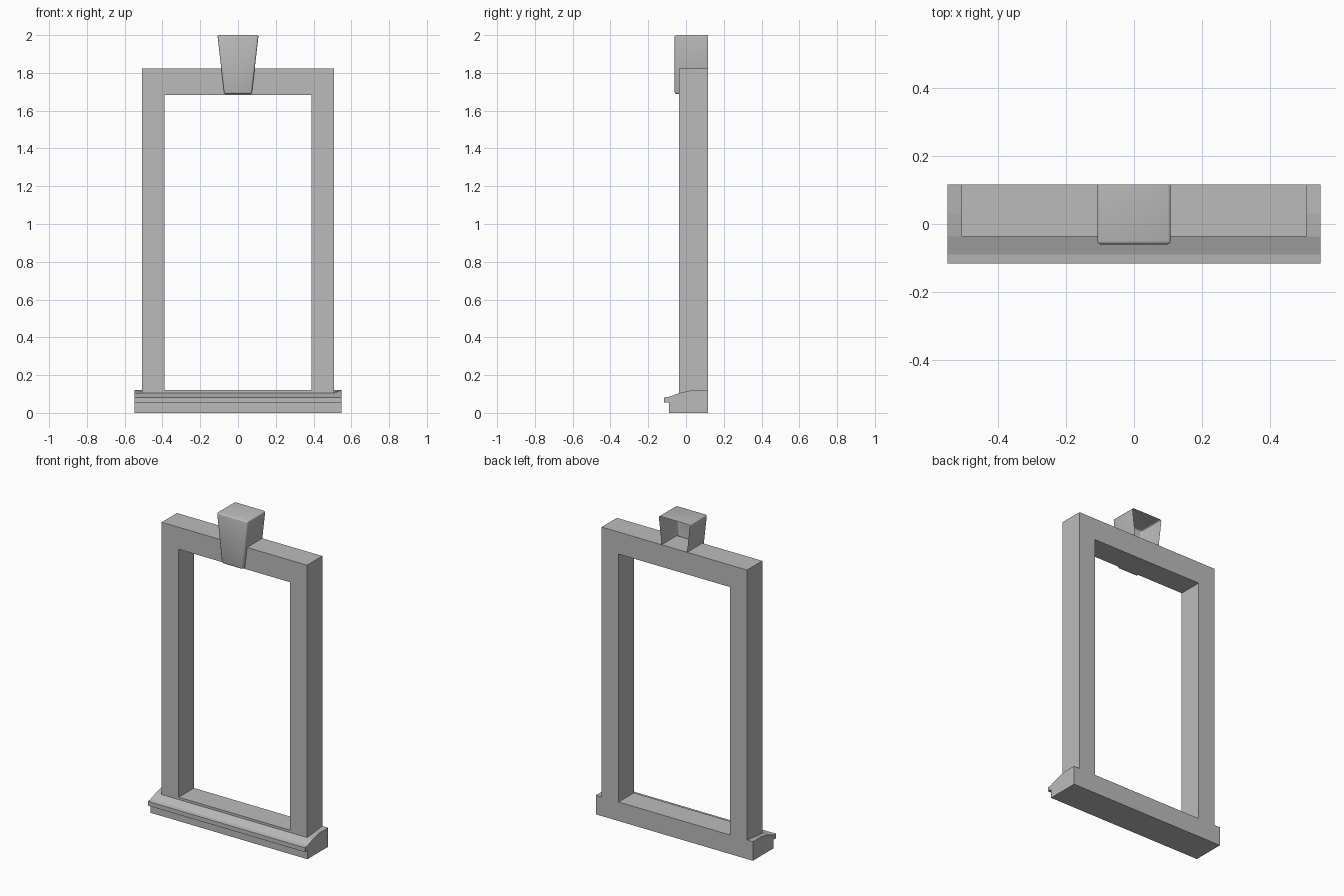
import bpy, bmesh, math

cube = bpy.data.objects.get("Cube")
if cube:
    bpy.data.objects.remove(cube, do_unlink=True)

stone = bpy.data.materials.new("grey_stone")
stone.use_nodes = True
stone.diffuse_color = (0.5, 0.5, 0.5, 1)
stone.node_tree.nodes["Principled BSDF"].inputs["Base Color"].default_value = (0.5, 0.5, 0.5, 1)

BACK, FACE = 0.116, -0.036


def make_object(name, bm):
    bmesh.ops.recalc_face_normals(bm, faces=bm.faces)
    mesh = bpy.data.meshes.new(name)
    bm.to_mesh(mesh)
    bm.free()
    mesh.materials.append(stone)
    obj = bpy.data.objects.new(name, mesh)
    bpy.context.collection.objects.link(obj)
    return obj


def loft(bm, rings, caps=True, closed=False):
    """Join equal rings of points with quads."""
    rows = [[bm.verts.new(p) for p in ring] for ring in rings]
    pairs = list(zip(rows, rows[1:]))
    if closed:
        pairs.append((rows[-1], rows[0]))
    for a, b in pairs:
        for i in range(len(a)):
            j = (i + 1) % len(a)
            bm.faces.new((a[i], a[j], b[j], b[i]))
    if caps:
        bm.faces.new(rows[0])
        bm.faces.new(rows[-1])


def rectangle(half, bottom, top, y):
    return [(-half, y, bottom), (half, y, bottom), (half, y, top), (-half, y, top)]


# Rectangular surround: outer and inner loops at the face and the back
bm = bmesh.new()
loft(bm, [rectangle(0.507, 0.05, 1.823, FACE), rectangle(0.507, 0.05, 1.823, BACK),
          rectangle(0.389, 0.12, 1.684, BACK), rectangle(0.389, 0.12, 1.684, FACE)],
     caps=False, closed=True)
make_object("window_surround", bm)


# Moulded sill with a drip lip; its top sweeps up towards the outer ends
def sill_section(x, middle_z):
    return [(x, y, z) for y, z in (
        (BACK, 0), (-0.09, 0), (-0.09, 0.055), (-0.116, 0.055), (-0.116, 0.082),
        (-0.09, 0.085), (FACE, 0.105), (0.03, middle_z), (BACK, 0.12))]


bm = bmesh.new()
loft(bm, [sill_section(x, z) for x, z in
          ((-0.548, 0.12), (-0.507, 0.11), (0.507, 0.11), (0.548, 0.12))])
make_object("window_sill", bm)

# Tapered keystone: hollow shell open at the back with rounded edges
bm = bmesh.new()
rings = [[(-0.073, y, 1.688), (0.073, y, 1.688), (0.109, y, 2), (-0.109, y, 2)]
         for y in (-0.06, BACK)]
loft(bm, rings, caps=False)
bm.verts.ensure_lookup_table()
bm.faces.new(bm.verts[:4])
edges = [e for e in bm.edges if not e.is_boundary]
bmesh.ops.bevel(bm, geom=edges, offset=0.01, segments=3, profile=0.5, affect='EDGES')
keystone = make_object("keystone", bm)
bpy.context.view_layer.objects.active = keystone
keystone.select_set(True)
bpy.ops.object.shade_smooth_by_angle(angle=math.radians(40))
